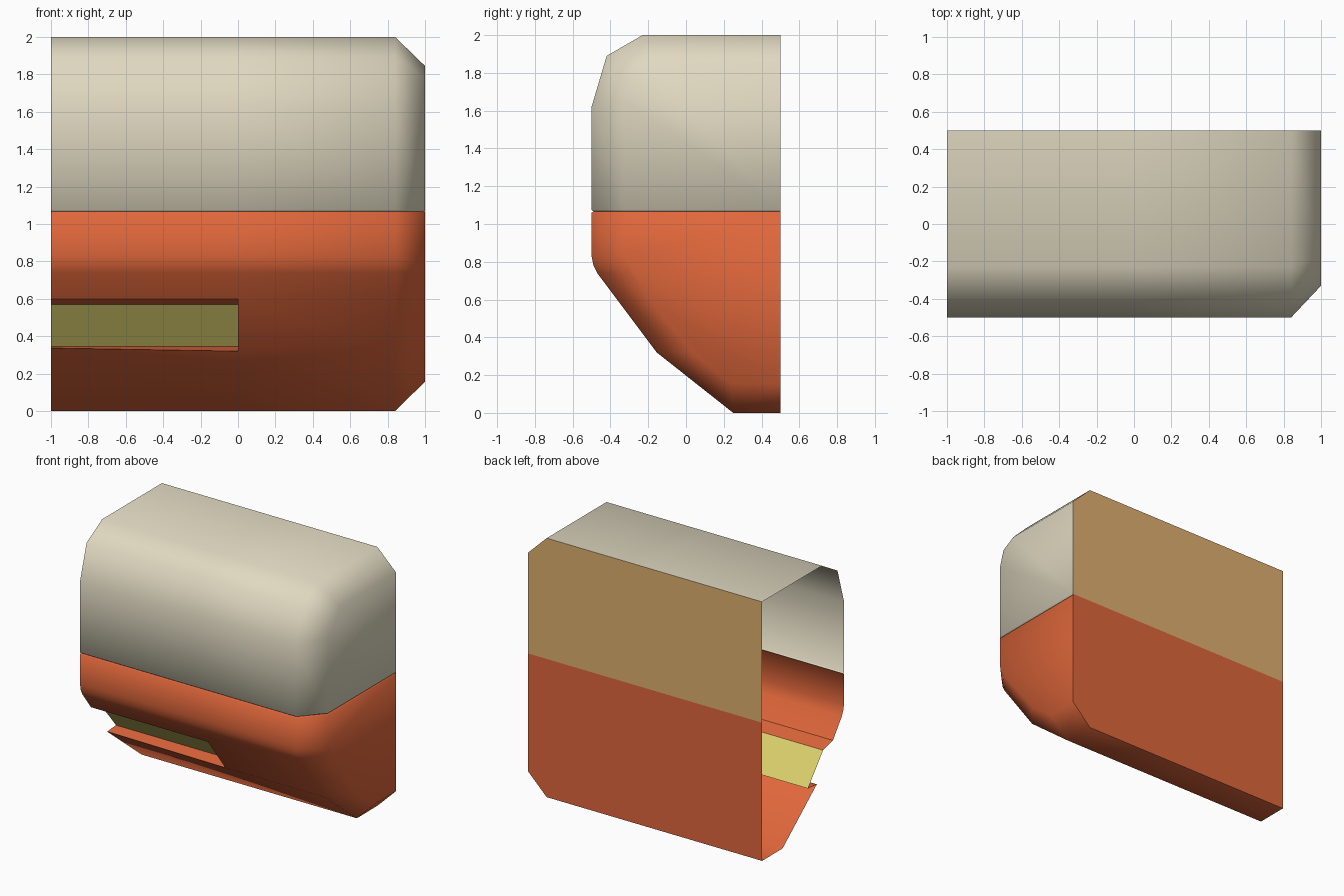
import bpy, bmesh, math

if "Cube" in bpy.data.objects:
    bpy.data.objects.remove(bpy.data.objects["Cube"])


def material(name, rgb):
    def lin(c):
        c /= 255
        return c / 12.92 if c <= 0.04045 else ((c + 0.055) / 1.055) ** 2.4
    m = bpy.data.materials.new(name)
    m.diffuse_color = (*[lin(c) for c in rgb], 1)
    m.use_nodes = True
    m.node_tree.nodes["Principled BSDF"].inputs["Base Color"].default_value = m.diffuse_color
    return m


CREAM = material("cream", (224, 217, 193))
ORANGE = material("burnt_orange", (224, 103, 59))
TAN = material("tan", (224, 176, 112))
YELLOW = material("pale_yellow", (221, 209, 110))


def finish(bm, name, mat):
    """Smooth along the body, sharp at end chamfers and the seam groove."""
    for f in bm.faces:
        f.smooth = True
    for e in bm.edges:
        if len(e.link_faces) == 2:
            a, b = (v.co for v in e.verts)
            across = abs(a.x - b.x) < 0.03
            in_seam = all(1.05 < v.z < 1.08 for v in (a, b))
            if (across or in_seam) and e.calc_face_angle() > math.radians(20):
                e.smooth = False
    me = bpy.data.meshes.new(name)
    bm.to_mesh(me)
    bm.free()
    me.materials.append(mat)
    ob = bpy.data.objects.new(name, me)
    bpy.context.collection.objects.link(ob)
    return ob


def shell(name, mat, body, end, cap_rows, groove_row, skip=None):
    """Skin the body profile from x=-1 to the chamfer, then to the end profile and cap."""
    bm = bmesh.new()
    rows = []
    for i, ((y, z), (ye, ze)) in enumerate(zip(body, end)):
        xe = 0.99 if i == groove_row else 1.0
        pts = [(-1, y, z), (0, y, z), (0.84, y, z), (xe, ye, ze)]
        if i == skip_low and skip is not None:
            pts[0] = (-1, y - 0.013, z + 0.017)   # sill rises slightly to the open end
        rows.append([bm.verts.new(p) for p in pts])
    for i in range(len(rows) - 1):
        for j in range(3):
            if skip == i and j == 0:
                continue
            a, b = rows[i], rows[i + 1]
            bm.faces.new((a[j], b[j], b[j + 1], a[j + 1]))
    bm.faces.new([rows[i][3] for i in cap_rows] +
                 ([bm.verts.new((1, 0.5, end[cap_rows[-1]][1]))] if groove_row > 0 else
                  [bm.verts.new((1, 0.5, end[cap_rows[0]][1]))]))
    # groove return across the end cap
    edge_row = cap_rows[-1] if groove_row > 0 else cap_rows[0]
    back = bm.verts.new((0.99, 0.5, SEAM))
    bm.verts.ensure_lookup_table()
    corner = bm.verts[-2]
    quad = [rows[edge_row][3], rows[groove_row][3], back, corner]
    bm.faces.new(quad if groove_row > 0 else quad[::-1])
    return finish(bm, name, mat)


SEAM = 1.067
skip_low = 6

# upper shell
upper = [(0.5, 2), (-0.23, 2), (-0.42, 1.89), (-0.5, 1.62), (-0.5, 1.075), (-0.49, SEAM)]
upper_end = [(0.5, 1.845), (-0.18, 1.845), (-0.29, 1.785), (-0.33, 1.66),
             (-0.33, 1.075), (-0.32, SEAM)]
shell("upper_shell", CREAM, upper, upper_end, range(5), 5)

# lower shell, with an opening in the slope on the left half
lower = [(-0.49, SEAM), (-0.5, 1.059), (-0.5, 0.83), (-0.49, 0.78), (-0.47, 0.74),
         (-0.365, 0.60), (-0.155, 0.32), (0.25, 0), (0.5, 0)]
lower_end = [(-0.32, SEAM), (-0.33, 1.059), (-0.33, 0.83), (-0.322, 0.78), (-0.30, 0.74),
             (-0.188, 0.60), (0.035, 0.32), (0.24, 0.157), (0.5, 0.157)]
shell("lower_shell", ORANGE, lower, lower_end, range(1, 9), 0, skip=5)


def sheet(name, mat, polys):
    bm = bmesh.new()
    for p in polys:
        bm.faces.new([bm.verts.new(v) for v in p])
    me = bpy.data.meshes.new(name)
    bm.to_mesh(me)
    bm.free()
    me.materials.append(mat)
    bpy.context.collection.objects.link(bpy.data.objects.new(name, me))


# recess around the opening: head, sill and inner end
ot, ob_, pt, pb = (-0.365, 0.60), (-0.155, 0.32), (-0.245, 0.57), (-0.06, 0.345)
sheet("recess_trim", ORANGE, [
    [(-1, *ot), (-1, *pt), (0, *pt), (0, *ot)],
    [(-1, *pb), (-1, -0.168, 0.337), (0, *ob_), (0, *pb)],
    [(0, *ot), (0, *pt), (0, *pb), (0, *ob_)],
])
# yellow panel set into the recess
sheet("recess_panel", YELLOW, [[(-1, *pt), (-1, *pb), (0, *pb), (0, *pt)]])

# flat back wall in two colours
sheet("back_wall_upper", TAN, [[(-1, 0.5, SEAM), (-1, 0.5, 2), (0.84, 0.5, 2),
                                (1, 0.5, 1.845), (1, 0.5, SEAM)]])
sheet("back_wall_lower", ORANGE, [[(-1, 0.5, 0), (-1, 0.5, SEAM), (1, 0.5, SEAM),
                                   (1, 0.5, 0.157), (0.84, 0.5, 0)]])
